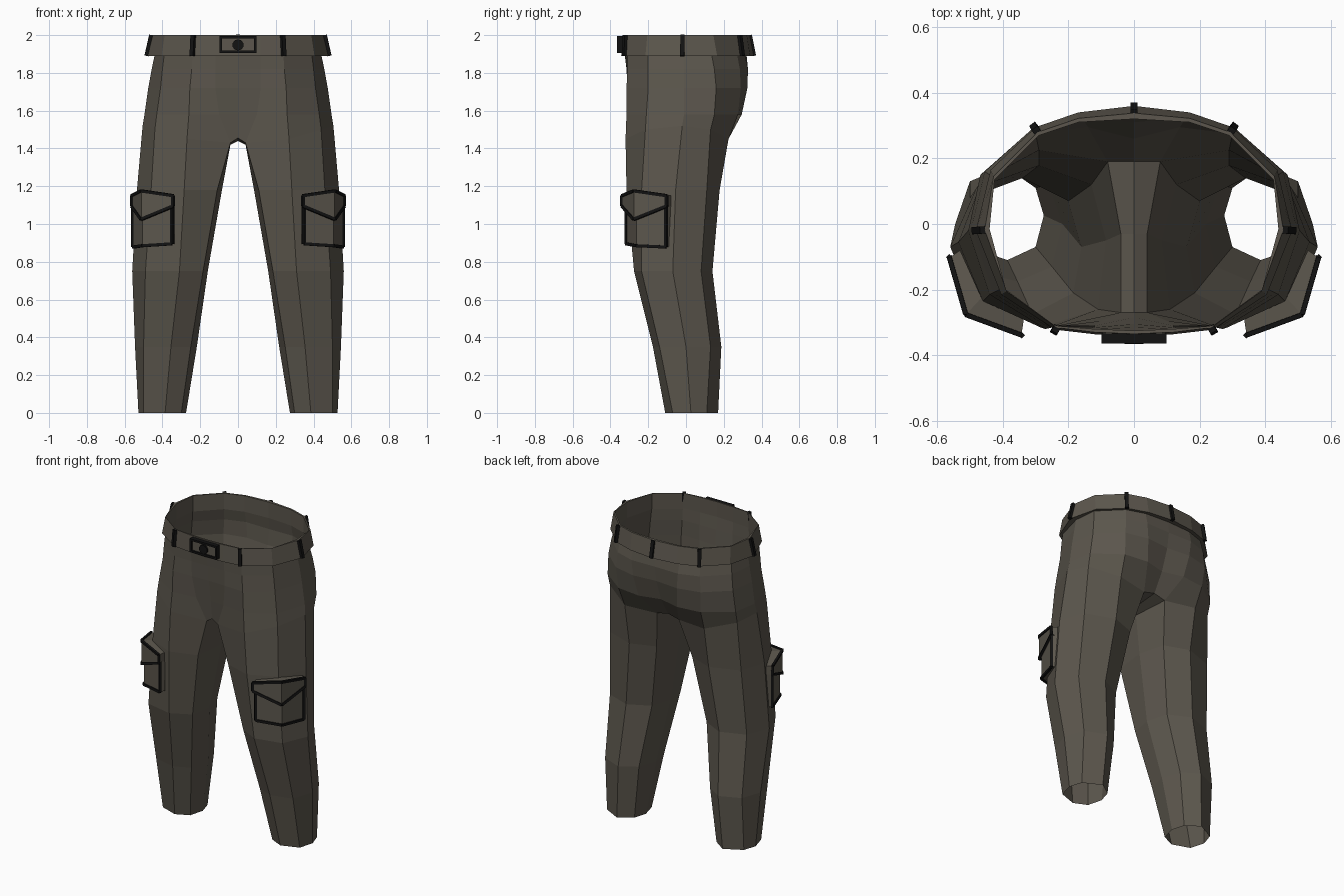
import bpy, bmesh, math
from mathutils import Vector

if "Cube" in bpy.data.objects:
    bpy.data.objects.remove(bpy.data.objects["Cube"])


def material(name, rgb):
    m = bpy.data.materials.new(name)
    m.diffuse_color = (*rgb, 1)
    m.use_nodes = True
    m.node_tree.nodes["Principled BSDF"].inputs["Base Color"].default_value = m.diffuse_color
    return m


CLOTH = material("olive_brown_cloth", (0.106, 0.094, 0.074))
DARK = material("black_trim", (0.006, 0.006, 0.006))


def make(name, verts, faces, mat, mirror=False, recalc=False):
    me = bpy.data.meshes.new(name)
    me.from_pydata([tuple(v) for v in verts], [], faces)
    if recalc:
        bm = bmesh.new()
        bm.from_mesh(me)
        bmesh.ops.recalc_face_normals(bm, faces=bm.faces)
        bm.to_mesh(me)
        bm.free()
    me.materials.append(mat)
    ob = bpy.data.objects.new(name, me)
    bpy.context.collection.objects.link(ob)
    if mirror:
        mod = ob.modifiers.new("mirror", "MIRROR")
        mod.use_clip = True
        mod.merge_threshold = 0.0005
    return ob


def bridge(a, b, closed):
    n = len(a)
    return [(a[i], a[(i + 1) % n], b[(i + 1) % n], b[i])
            for i in range(n if closed else n - 1)]


def bars(name, segments, mat, mirror=False):
    """Square bars: each segment is (start, end, outward direction, width, depth)."""
    verts, faces = [], []
    for a, b, out, w, d in segments:
        a, b = Vector(a), Vector(b)
        t = (b - a).normalized()
        s = t.cross(Vector(out)).normalized()
        n = s.cross(t)
        k = len(verts)
        for p in (a, b):
            for i, j in ((-1, -1), (1, -1), (1, 1), (-1, 1)):
                verts.append(p + s * (i * w / 2) + n * (j * d / 2))
        faces += [tuple(k + i for i in f) for f in
                  ((0, 1, 2, 3), (4, 5, 6, 7), (0, 1, 5, 4),
                   (1, 2, 6, 5), (2, 3, 7, 6), (3, 0, 4, 7))]
    return make(name, verts, faces, mat, mirror, recalc=True)


# ---- Trousers: eight-sided leg rings, counter-clockwise from the front
leg = [
    (0.0, [(.386, -.11), (.50, -.07), (.527, .026), (.50, .11),
           (.386, .17), (.30, .11), (.275, .026), (.30, -.07)]),
    (0.35, [(.355, -.175), (.50, -.14), (.545, 0), (.50, .13),
            (.365, .187), (.26, .12), (.218, 0), (.25, -.13)]),
    (0.75, [(.31, -.275), (.49, -.235), (.56, -.07), (.50, .08),
            (.34, .14), (.20, .07), (.16, -.07), (.185, -.21)]),
    (1.18, [(.285, -.315), (.46, -.235), (.535, -.055), (.48, .11),
            (.29, .178), (.13, .12), (.085, -.05), (.11, -.26)]),
]
# Crotch ring, then half rings from front centre to back centre
top_leg = [(.27, -.32, 1.45), (.44, -.215, 1.5), (.505, -.02, 1.52), (.465, .13, 1.5),
           (.29, .225, 1.45), (.08, .19, 1.44), (.04, -.03, 1.42), (.04, -.27, 1.43)]
hips = [
    (1.58, [(0, -.285), (.10, -.295), (.26, -.315), (.43, -.21), (.495, -.01),
            (.468, .15), (.30, .275), (.14, .295), (0, .26)]),
    (1.72, [(0, -.305), (.12, -.31), (.255, -.315), (.41, -.20), (.475, -.01),
            (.455, .16), (.31, .29), (.16, .325), (0, .31)]),
    (1.82, [(0, -.315), (.12, -.315), (.245, -.31), (.40, -.20), (.457, -.01),
            (.44, .15), (.30, .285), (.17, .328), (0, .325)]),
    (1.90, [(0, -.325), (.12, -.32), (.24, -.31), (.39, -.20), (.44, -.015),
            (.425, .135), (.29, .27), (.17, .31), (0, .32)]),
]
verts, rings = [], []


def add(points):
    k = len(verts)
    verts.extend(points)
    return list(range(k, len(verts)))


for z, ring in leg:
    rings.append(add([(x, y, z) for x, y in ring]))
rings.append(add(top_leg))
faces = []
for a, b in zip(rings, rings[1:]):
    faces += bridge(a, b, True)
cf, cm, cb = add([(0, -.27, 1.455), (0, -.03, 1.44), (0, .19, 1.46)])
r = rings[-1]
faces += [(r[7], cf, cm, r[6]), (r[6], cm, cb, r[5])]        # crotch strip
row = [cf, r[7], *r[:6], cb]
for z, ring in hips:
    nxt = add([(x, y, z) for x, y in ring])
    faces += bridge(row, nxt, False)
    row = nxt
make("trousers", verts, faces, CLOTH, mirror=True)

# ---- Waistband: flared outer face, flat rim and inner face
band_low = [(0, -.343), (.12, -.336), (.24, -.322), (.405, -.215), (.482, -.02),
            (.437, .165), (.30, .295), (.17, .34), (0, .36)]
band_top = [(0, -.335), (.12, -.33), (.235, -.316), (.388, -.205), (.455, -.018),
            (.428, .145), (.293, .28), (.17, .322), (0, .338)]
waist = hips[-1][1]
verts, faces = [], []
rows = [add([(x, y, z) for x, y in ring]) for z, ring in
        ((1.895, waist), (1.89, band_low), (2.0, band_top), (2.0, waist), (1.895, waist))]
for a, b in zip(rows, rows[1:]):
    faces += bridge(a, b, False)
make("waistband", verts, faces, CLOTH, mirror=True)

# ---- Belt loops: low point, high point, both sides where off centre
loops = []
for lo, hi in (((.242, -.325), (.237, -.32)), ((.484, -.02), (.459, -.018)),
               ((.304, .297), (.297, .283)), ((0, .36), (0, .338))):
    for side in ((1, -1) if lo[0] else (1,)):
        out = (side * lo[0], lo[1] * 1.3, 0)
        loops.append(((side * lo[0], lo[1], 1.89), (side * hi[0], hi[1], 2.0), out, .022, .022))
bars("belt_loops", loops, DARK)

# ---- Buckle: cloth plate, dark frame and round stud
F = (0, -1, 0)
bars("buckle_plate", [((0, -.342, 1.91), (0, -.342, 1.99), F, .19, .024)], CLOTH)
bars("buckle_frame",
     [((-.098, -.349, z), (.098, -.349, z), F, .013, .030) for z in (1.912, 1.988)] +
     [((x, -.349, 1.906), (x, -.349, 1.994), F, .013, .030) for x in (-.092, .092)], DARK)
bm = bmesh.new()
bmesh.ops.create_cone(bm, cap_ends=True, segments=10, radius1=.03, radius2=.03, depth=.025)
me = bpy.data.meshes.new("buckle_stud")
bm.to_mesh(me)
bm.free()
me.materials.append(DARK)
stud = bpy.data.objects.new("buckle_stud", me)
stud.rotation_euler = (math.pi / 2, 0, 0)
stud.location = (0, -.353, 1.948)
bpy.context.collection.objects.link(stud)


# ---- Cargo pockets: prisms bent around the front outer edge of each thigh
def wrap(name, inner, outer, low, high):
    pts = []
    for zs in (low, high):
        pts += [(x, y, z) for (x, y), z in zip(outer, zs)]
        pts += [(x, y, z) for (x, y), z in zip(inner, zs)]
    f = [(0, 1, 7, 6), (1, 2, 8, 7), (0, 6, 9, 3), (2, 5, 11, 8), (3, 9, 10, 4), (4, 10, 11, 5),
         (0, 3, 4, 1), (1, 4, 5, 2), (6, 7, 10, 9), (7, 8, 11, 10)]
    make(name, pts, f, CLOTH, mirror=True, recalc=True)
    lo = [Vector(p) for p in pts[0:3]]
    hi = [Vector(p) for p in pts[6:9]]
    return lo, hi


inner = [(.335, -.285), (.465, -.225), (.53, -.08)]
body_lo, body_hi = wrap("pocket_body", inner, [(.35, -.315), (.505, -.262), (.555, -.105)],
                        (.895, .885, .878), (1.12, 1.14, 1.12))
flap_lo, flap_hi = wrap("pocket_flap", inner, [(.343, -.338), (.512, -.276), (.562, -.102)],
                        (1.095, 1.025, 1.095), (1.15, 1.175, 1.15))

# Dark piping around pocket edges and along the pointed flap
O = (.7, -.7, 0)
edges = [(body_lo[0], body_lo[1]), (body_lo[1], body_lo[2]),
         (body_lo[0], body_hi[0]), (body_lo[2], body_hi[2]),
         (flap_lo[0], flap_lo[1]), (flap_lo[1], flap_lo[2]),
         (flap_lo[0], flap_hi[0]), (flap_lo[2], flap_hi[2]),
         (flap_hi[0], flap_hi[1]), (flap_hi[1], flap_hi[2])]
bars("pocket_piping", [(a, b, O, .016, .014) for a, b in edges], DARK, mirror=True)
